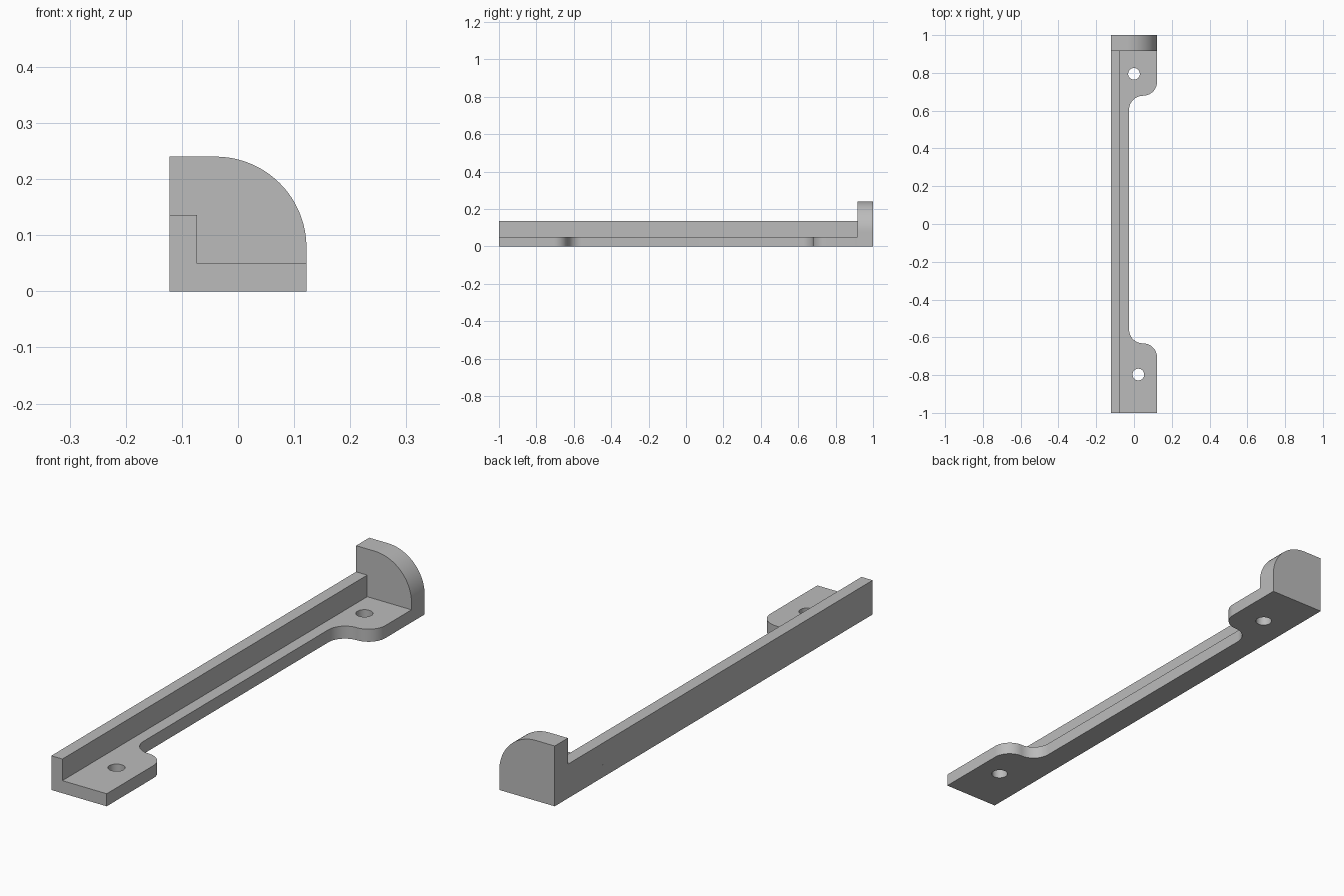
import bpy
import bmesh
from math import cos, sin, radians
from mathutils import Matrix, Vector

cube = bpy.data.objects.get("Cube")
if cube:
    bpy.data.objects.remove(cube, do_unlink=True)

grey = bpy.data.materials.new("plain grey")
grey.use_nodes = True
grey.diffuse_color = (0.5, 0.5, 0.5, 1)
grey.node_tree.nodes["Principled BSDF"].inputs["Base Color"].default_value = (0.5, 0.5, 0.5, 1)

LEFT, RIGHT = 0.122, -0.122
BASE_TOP, WALL_TOP, END_TOP = 0.05, 0.136, 0.24
WALL_X, RAIL_X, END_Y = -0.073, -0.026, 0.917


def arc(cx, cy, r, start, end, steps=16):
    angles = [radians(start + (end - start) * i / steps) for i in range(steps + 1)]
    return [(cx + r * cos(a), cy + r * sin(a)) for a in angles]


def extrude(name, points, offset):
    """Solid made by sweeping a closed 3D outline along an offset."""
    bm = bmesh.new()
    face = bm.faces.new([bm.verts.new(p) for p in points])
    swept = bmesh.ops.extrude_face_region(bm, geom=[face])["geom"]
    verts = [g for g in swept if isinstance(g, bmesh.types.BMVert)]
    bmesh.ops.translate(bm, verts=verts, vec=Vector(offset))
    bmesh.ops.recalc_face_normals(bm, faces=bm.faces)
    mesh = bpy.data.meshes.new(name)
    bm.to_mesh(mesh)
    bm.free()
    mesh.materials.append(grey)
    obj = bpy.data.objects.new(name, mesh)
    bpy.context.collection.objects.link(obj)
    return obj


def activate(obj):
    bpy.ops.object.select_all(action='DESELECT')
    obj.select_set(True)
    bpy.context.view_layer.objects.active = obj


# Base plate: narrow rail with a rounded mounting ear at each end
r = (LEFT - RAIL_X) / 2
front_ear, back_ear = -0.632, 0.679
outline = [(RIGHT, -1), (LEFT, -1)]
outline += arc(LEFT - r, front_ear - r, r, 0, 90)
outline += arc(RAIL_X + r, front_ear + r, r, 270, 180)[1:]
outline += arc(RAIL_X + r, back_ear - r, r, 180, 90)
outline += arc(LEFT - r, back_ear + r, r, 270, 360)[1:]
outline += [(LEFT, END_Y), (RIGHT, END_Y)]
base = extrude("base_plate", [(x, y, 0) for x, y in outline], (0, 0, BASE_TOP))

# Screw holes
for x, y in ((0, 0.795), (0.023, -0.797)):
    circle = arc(x, y, 0.031, 0, 360, 32)[:-1]
    cutter = extrude("hole_cutter", [(px, py, -0.1) for px, py in circle], (0, 0, 0.3))
    cutter.hide_render = True
    activate(base)
    cut = base.modifiers.new("hole", 'BOOLEAN')
    cut.operation = 'DIFFERENCE'
    cut.solver = 'EXACT'
    cut.object = cutter
    bpy.ops.object.modifier_apply(modifier=cut.name)
    bpy.data.objects.remove(cutter, do_unlink=True)

# Long side wall standing on the right edge
wall = [(RIGHT, BASE_TOP), (WALL_X, BASE_TOP), (WALL_X, WALL_TOP), (RIGHT, WALL_TOP)]
extrude("side_wall", [(x, -1, z) for x, z in wall], (0, 1 + END_Y, 0))

# End stop with one large rounded corner
R = 0.162
profile = [(RIGHT, 0), (LEFT, 0)] + arc(LEFT - R, END_TOP - R, R, 0, 90, 32) + [(RIGHT, END_TOP)]
end = extrude("end_stop", [(x, END_Y, z) for x, z in profile], (0, 1 - END_Y, 0))

for obj in (base, end):
    activate(obj)
    bpy.ops.object.shade_smooth_by_angle(angle=radians(30))
